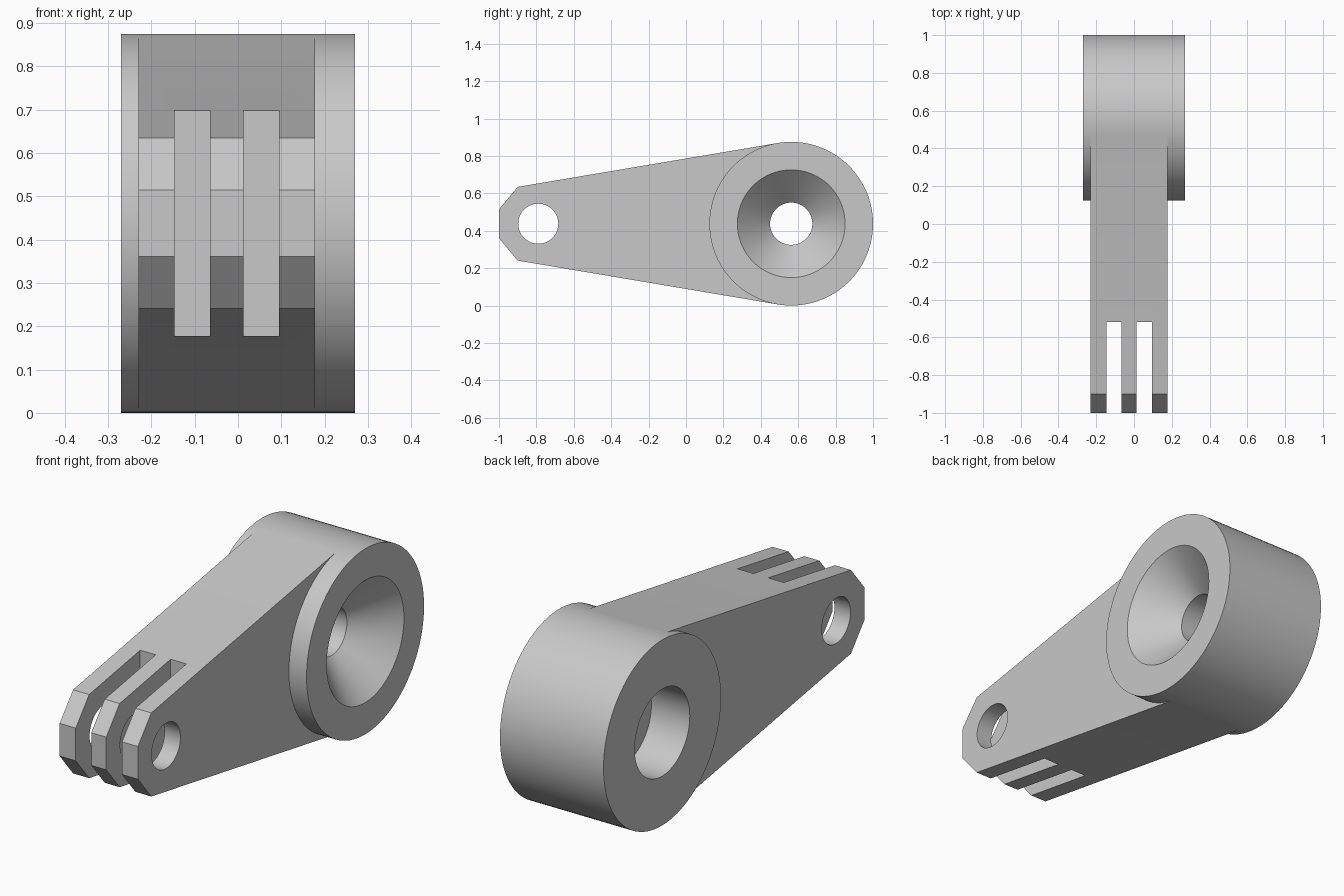
import bpy, bmesh, math

old = bpy.data.objects.get("Cube")
if old:
    bpy.data.objects.remove(old, do_unlink=True)

grey = bpy.data.materials.new("light grey")
grey.use_nodes = True
COLOUR = (0.58, 0.58, 0.58, 1)
grey.diffuse_color = COLOUR
grey.node_tree.nodes["Principled BSDF"].inputs["Base Color"].default_value = COLOUR

MID = 0.4375          # height of both hole axes
RING_Y, RING_R = 0.5625, 0.4375
PIN_Y, PIN_R = -0.79, 0.107


def skin(name, rings):
    """Join equal-sized rings of points into a closed solid."""
    bm = bmesh.new()
    loops = [[bm.verts.new(p) for p in ring] for ring in rings]
    n = len(loops[0])
    for a, b in zip(loops, loops[1:]):
        for i in range(n):
            j = (i + 1) % n
            bm.faces.new((a[i], a[j], b[j], b[i]))
    bm.faces.new(loops[0])
    bm.faces.new(loops[-1])
    bmesh.ops.recalc_face_normals(bm, faces=bm.faces)
    mesh = bpy.data.meshes.new(name)
    bm.to_mesh(mesh)
    bm.free()
    mesh.materials.append(grey)
    obj = bpy.data.objects.new(name, mesh)
    bpy.context.collection.objects.link(obj)
    return obj


def lathe(name, y, profile, sides=96):
    """Turn (x, radius) pairs around an axis along x."""
    turn = [2 * math.pi * i / sides for i in range(sides)]
    return skin(name, [[(x, y + r * math.cos(a), MID + r * math.sin(a)) for a in turn]
                       for x, r in profile])


def plate(name, outline, x0, x1):
    """Extrude a (y, z) outline along x."""
    return skin(name, [[(x, y, z) for y, z in outline] for x in (x0, x1)])


def combine(target, tool, operation):
    mod = target.modifiers.new(operation.lower(), 'BOOLEAN')
    mod.operation, mod.solver, mod.object = operation, 'EXACT', tool
    tool.hide_render = True
    bpy.ops.object.select_all(action='DESELECT')
    bpy.context.view_layer.objects.active = target
    target.select_set(True)
    bpy.ops.object.modifier_apply(modifier=mod.name)
    bpy.data.objects.remove(tool, do_unlink=True)


# Round barrel
lever = lathe("clamp_lever", RING_Y, [(-0.27, RING_R), (0.27, RING_R)])

# Tapered arm with chamfered tip, running tangent into the barrel
upper = [(-1, 0.077), (-0.9, 0.197), (0.489, 0.431)]
outline = [(y, MID + h) for y, h in upper] + [(y, MID - h) for y, h in reversed(upper)]
combine(lever, plate("arm", outline, -0.23, 0.178), 'UNION')

# Two slots that split the tip into three fingers
for x0, x1 in ((-0.146, -0.065), (0.013, 0.095)):
    box = [(-1.2, -0.2), (-0.52, -0.2), (-0.52, 1.1), (-1.2, 1.1)]
    combine(lever, plate("slot_cutter", box, x0, x1), 'DIFFERENCE')

# Pin hole through the fingers
combine(lever, lathe("pin_cutter", PIN_Y, [(-0.4, PIN_R), (0.4, PIN_R)], 64), 'DIFFERENCE')

# Barrel bore: counterbore on one side, cone on the other
bore = [(-0.4, 0.205), (-0.07, 0.205), (-0.07, 0.113), (0.095, 0.113), (0.4, 0.418)]
combine(lever, lathe("bore_cutter", RING_Y, bore), 'DIFFERENCE')

bpy.ops.object.select_all(action='DESELECT')
lever.select_set(True)
bpy.context.view_layer.objects.active = lever
bpy.ops.object.shade_smooth_by_angle(angle=math.radians(25))
